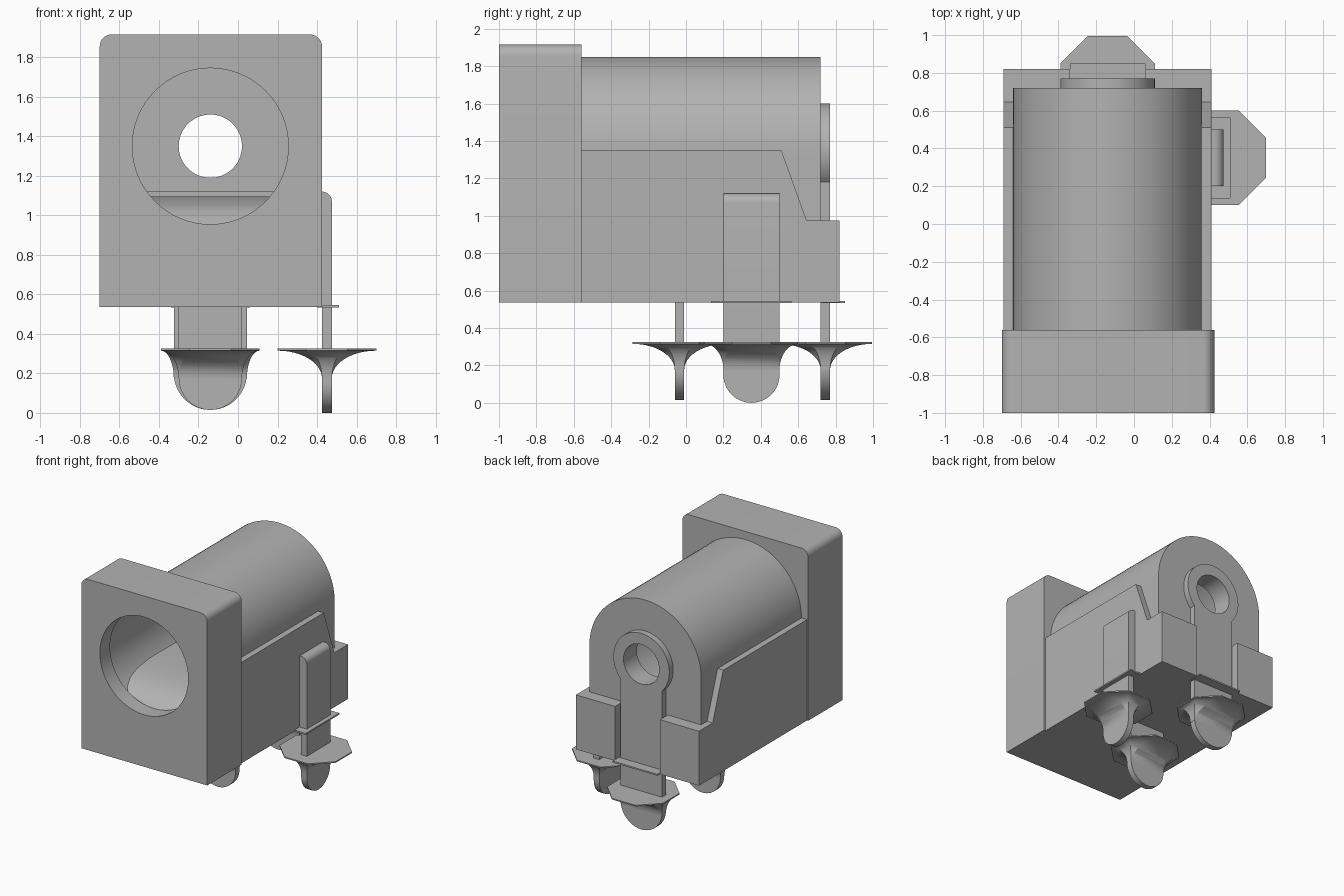
import bpy, bmesh, math

if "Cube" in bpy.data.objects:
    bpy.data.objects.remove(bpy.data.objects["Cube"], do_unlink=True)

grey = bpy.data.materials.new("plain grey")
grey.use_nodes = True
colour = (0.45, 0.45, 0.45, 1)
grey.diffuse_color = colour
grey.node_tree.nodes["Principled BSDF"].inputs["Base Color"].default_value = colour

CX, CZ = -0.14, 1.35      # barrel axis
BOTTOM = 0.535            # underside of the housing


def finish(name, bm):
    bmesh.ops.recalc_face_normals(bm, faces=bm.faces)
    mesh = bpy.data.meshes.new(name)
    bm.to_mesh(mesh)
    bm.free()
    mesh.materials.append(grey)
    obj = bpy.data.objects.new(name, mesh)
    bpy.context.collection.objects.link(obj)
    return obj


def loft(name, rings):
    """Skin closed rings of equal length and cap both ends."""
    bm = bmesh.new()
    loops = [[bm.verts.new(p) for p in ring] for ring in rings]
    for a, b in zip(loops, loops[1:]):
        for i in range(len(a)):
            j = (i + 1) % len(a)
            bm.faces.new((a[i], a[j], b[j], b[i]))
    bm.faces.new(loops[0])
    bm.faces.new(loops[-1])
    return finish(name, bm)


def prism(name, points, axis, start, end):
    """Extrude a flat outline along one axis."""
    place = {"x": lambda p, d: (d, p[0], p[1]),
             "y": lambda p, d: (p[0], d, p[1]),
             "z": lambda p, d: (p[0], p[1], d)}[axis]
    return loft(name, [[place(p, d) for p in points] for d in (start, end)])


def box(name, x0, x1, y0, y1, z0, z1):
    return prism(name, [(x0, y0), (x1, y0), (x1, y1), (x0, y1)], "z", z0, z1)


def arc(cx, cy, r, a0, a1, steps):
    angles = [math.radians(a0 + (a1 - a0) * i / steps) for i in range(steps + 1)]
    return [(cx + r * math.cos(a), cy + r * math.sin(a)) for a in angles]


def bore(target, radius, start, end):
    """Cut a round hole along the barrel axis."""
    cutter = prism("bore_cutter", arc(CX, CZ, radius, 0, 360, 64)[:-1], "y", start, end)
    cutter.hide_render = True
    mod = target.modifiers.new("bore", "BOOLEAN")
    mod.operation = "DIFFERENCE"
    mod.solver = "EXACT"
    mod.object = cutter
    bpy.context.view_layer.objects.active = target
    bpy.ops.object.modifier_apply(modifier=mod.name)
    bpy.data.objects.remove(cutter, do_unlink=True)


# Front flange with rounded top corners and a stepped opening
flange = prism("front_flange",
               [(-0.70, BOTTOM), (0.425, BOTTOM)]
               + arc(0.365, 1.855, 0.06, 0, 90, 8)
               + arc(-0.64, 1.855, 0.06, 90, 180, 8), "y", -1.0, -0.56)
bore(flange, 0.395, -1.1, -0.8)
bore(flange, 0.44, -0.87, -0.5)

# Arched barrel housing, hollow, with a small rear hole
barrel = prism("barrel_housing",
               [(CX - 0.5, BOTTOM), (CX + 0.5, BOTTOM)]
               + arc(CX, CZ, 0.5, 0, 180, 40), "y", -0.56, 0.72)
bore(barrel, 0.44, -0.7, 0.6)
bore(barrel, 0.16, 0.5, 0.8)

# Side walls with a sloped rear shoulder, and the rear blocks beside the slot
wall = [(-0.56, BOTTOM), (0.82, BOTTOM), (0.82, 0.975),
        (0.645, 0.975), (0.51, CZ), (-0.56, CZ)]
for side, s in (("left", 1), ("right", -1)):
    prism(side + "_wall", wall, "x", CX + s * 0.5, CX + s * 0.55)
    x0, x1 = sorted((CX + s * 0.2, CX + s * 0.5))
    box(side + "_rear_block", x0, x1, 0.72, 0.82, BOTTOM, 0.975)

# Spring contact rising inside the barrel
spring = [(-0.87, 0.9), (-0.87, 0.95), (-0.8, 1.02), (-0.7, 1.06), (-0.58, 1.083),
          (-0.42, 1.095), (-0.04, 1.095), (-0.04, 1.12), (0.01, 1.12), (0.01, 0.9)]
prism("spring_contact", spring, "x", CX - 0.365, CX + 0.365)


def solder_pad(name, cx, cy, half, along_x):
    """Eight-sided pad with a horn-shaped fillet flowing down to the pin."""
    a, b = 0.25, 0.105
    pad, pin = [], []
    for sx, sy, flip in ((1, 1, 0), (1, 1, 1), (-1, 1, 1), (-1, 1, 0),
                         (-1, -1, 0), (-1, -1, 1), (1, -1, 1), (1, -1, 0)):
        px, py = (b, a) if flip else (a, b)
        pad.append((sx * px, sy * py))
        near = 0.95 if flip == along_x else 1.0
        thick = 0.025
        pin.append((sx * half * near, sy * thick) if along_x
                   else (sx * thick, sy * half * near))
    rings = [[(cx + x, cy + y, 0.325) for x, y in pad]]
    for i in range(13):
        t = math.radians(90) * i / 12
        f = math.sin(t)
        z = 0.315 - 0.14 * (1 - math.cos(t))
        rings.append([(cx + p[0] + (q[0] - p[0]) * f,
                       cy + p[1] + (q[1] - p[1]) * f, z) for p, q in zip(pad, pin)])
    loft(name, rings)


# Rear terminal: ring plate with a long leg
hw = 0.185
edge = math.degrees(math.acos(hw / 0.25))
rear = prism("rear_terminal",
             arc(CX, CZ, 0.25, -edge, 180 + edge, 48)
             + arc(CX, 0.015 + hw, hw, 180, 360, 24), "y", 0.72, 0.77)
bore(rear, 0.16, 0.6, 0.9)
solder_pad("rear_solder_fillet", CX, 0.745, hw, 1)
box("rear_collar", CX - 0.2, CX + 0.2, 0.72, 0.85, BOTTOM - 0.002, 0.545)

# Middle pin under the housing
prism("middle_pin", [(CX + 0.16, 0.56), (CX - 0.16, 0.56)]
      + arc(CX, 0.175, 0.16, 180, 360, 24), "y", -0.06, -0.01)
solder_pad("middle_solder_fillet", CX, -0.035, 0.16, 1)

# Side terminal: upper strap with rounded outer edge, lower pin, collar, backing
prism("side_strap", [(0.425, 0.5), (0.475, 0.5)]
      + arc(0.425, 1.07, 0.05, 0, 90, 8), "y", 0.2, 0.5)
prism("side_pin", [(0.5, 0.5), (0.2, 0.5)]
      + arc(0.35, 0.15, 0.15, 180, 360, 24), "x", 0.425, 0.475)
solder_pad("side_solder_fillet", 0.45, 0.35, 0.15, 0)
box("side_collar", 0.40, 0.51, 0.135, 0.565, BOTTOM - 0.002, 0.545)
box("side_backing", 0.40, 0.425, 0.2, 0.5, BOTTOM, 1.12)

# Smooth curves, keep edges crisp
bpy.ops.object.select_all(action="DESELECT")
for obj in bpy.context.collection.objects:
    if obj.type == "MESH" and grey.name in obj.data.materials:
        obj.select_set(True)
        bpy.context.view_layer.objects.active = obj
bpy.ops.object.shade_smooth_by_angle(angle=math.radians(30))
